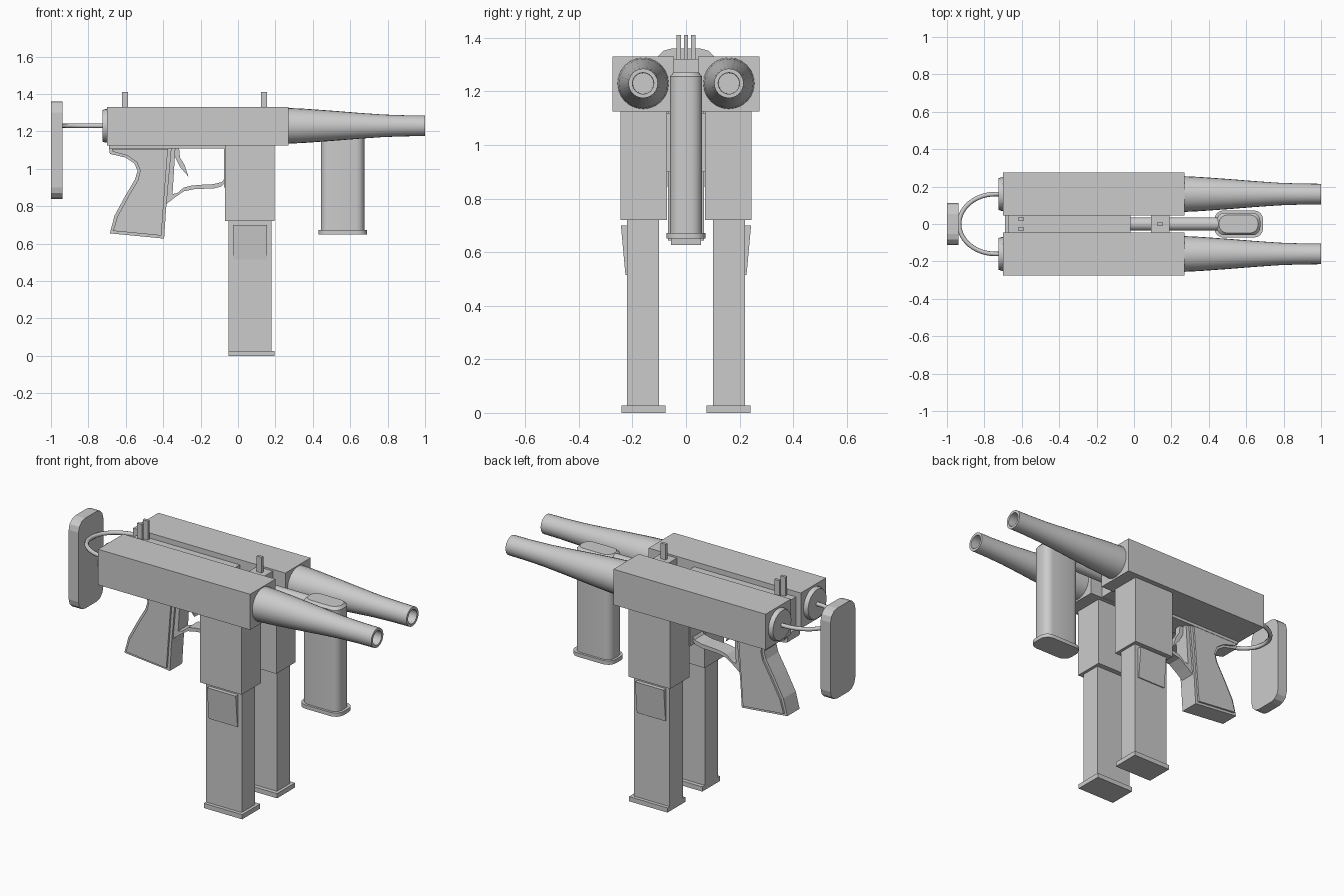
import bpy, bmesh, math

if "Cube" in bpy.data.objects:
    bpy.data.objects.remove(bpy.data.objects["Cube"])


def finish(name, bm, mirror=False, smooth=False):
    bmesh.ops.recalc_face_normals(bm, faces=bm.faces)
    me = bpy.data.meshes.new(name)
    bm.to_mesh(me)
    bm.free()
    ob = bpy.data.objects.new(name, me)
    bpy.context.collection.objects.link(ob)
    if mirror:
        m = ob.modifiers.new("mirror", 'MIRROR')
        m.use_axis = (False, True, False)
        m.use_mirror_merge = False
    if smooth:
        bpy.ops.object.select_all(action='DESELECT')
        ob.select_set(True)
        bpy.context.view_layer.objects.active = ob
        bpy.ops.object.shade_smooth_by_angle(angle=math.radians(35))
    return ob


def loft(name, rings, mirror=False, smooth=False, closed=False):
    """Bridge equal-length rings of points; cap the ends unless closed."""
    bm = bmesh.new()
    vs = [[bm.verts.new(p) for p in r] for r in rings]
    n = len(vs[0])
    pairs = list(zip(vs, vs[1:])) + ([(vs[-1], vs[0])] if closed else [])
    for a, b in pairs:
        for i in range(n):
            j = (i + 1) % n
            bm.faces.new((a[i], a[j], b[j], b[i]))
    if not closed:
        bm.faces.new(vs[0])
        bm.faces.new(vs[-1])
    return finish(name, bm, mirror, smooth)


def box(name, x, y, z, mirror=False):
    c = [(x[0], y[0]), (x[1], y[0]), (x[1], y[1]), (x[0], y[1])]
    return loft(name, [[(px, py, h) for px, py in c] for h in z], mirror)


def side_prism(name, pts, y0, y1, mirror=False, smooth=False):
    return loft(name, [[(x, y, z) for x, z in pts] for y in (y0, y1)], mirror, smooth)


def lathe(name, profile, cy, cz, mirror=False, n=24):
    """Profile of (x, radius) turned about an x-parallel axis."""
    t = [2 * math.pi * i / n for i in range(n)]
    rings = [[(x, cy + r * math.cos(a), cz + r * math.sin(a)) for a in t] for x, r in profile]
    return loft(name, rings, mirror, True)


def rounded(u0, u1, v0, v1, r, seg=4):
    out = []
    for k, (u, v) in enumerate([(u1 - r, v1 - r), (u0 + r, v1 - r), (u0 + r, v0 + r), (u1 - r, v0 + r)]):
        for i in range(seg + 1):
            a = math.pi / 2 * (k + i / seg)
            out.append((u + r * math.cos(a), v + r * math.sin(a)))
    return out


CY, CZ = 0.16, 1.23

# Twin receivers, barrels and rear caps
box("receiver", (-0.70, 0.27), (0.045, 0.275), (1.125, 1.33), True)
lathe("barrel", [(0.26, 0.096), (0.36, 0.091), (0.5, 0.081), (0.65, 0.069), (0.78, 0.06),
                 (0.9, 0.056), (1.0, 0.055), (1.0, 0.04), (0.65, 0.038)], CY, CZ, True)
lathe("rear_cap", [(-0.69, 0.09), (-0.708, 0.09), (-0.725, 0.084)], CY, CZ, True)

# Magazine housings, magazines, base plates and side catches
box("magazine_housing", (-0.07, 0.195), (0.07, 0.245), (0.72, 1.13), True)
box("magazine", (-0.05, 0.178), (0.10, 0.22), (0.02, 0.73), True)
box("magazine_base", (-0.05, 0.195), (0.077, 0.24), (0.0, 0.027), True)
wedge = [(0.21, 0.70), (0.243, 0.70), (0.226, 0.515), (0.21, 0.515)]
loft("magazine_catch", [[(x, y, z) for y, z in wedge] for x in (-0.028, 0.155)], True)

# Centre body joining the receivers
box("centre_body", (-0.67, -0.02), (-0.046, 0.046), (1.12, 1.30))
box("front_sight_block", (0.09, 0.19), (-0.046, 0.046), (1.13, 1.32))
lathe("centre_rod", [(-0.05, 0.036), (0.47, 0.036)], 0, CZ)
box("lower_frame", (-0.69, -0.06), (-0.065, 0.065), (1.108, 1.13))

# Sights
box("front_sight", (0.124, 0.156), (-0.008, 0.008), (1.31, 1.41))
box("rear_sight", (-0.62, -0.588), (0.019, 0.035), (1.29, 1.41), True)

# Pistol grip with raised side panels
grip = [(-0.69, 1.115), (-0.685, 1.08), (-0.60, 1.06), (-0.555, 1.03), (-0.537, 0.99),
        (-0.55, 0.945), (-0.60, 0.86), (-0.66, 0.75), (-0.685, 0.655), (-0.395, 0.627),
        (-0.385, 0.78), (-0.355, 1.115)]
panel = [(-0.675, 1.105), (-0.67, 1.092), (-0.59, 1.07), (-0.54, 1.035), (-0.523, 0.99),
         (-0.535, 0.94), (-0.585, 0.855), (-0.645, 0.745), (-0.668, 0.668), (-0.41, 0.643),
         (-0.40, 0.78), (-0.375, 1.105)]
side_prism("pistol_grip", grip, -0.056, 0.056)
side_prism("grip_panel", panel, 0.05, 0.067, True)

# Trigger and trigger guard
guard = [(-0.385, 0.81), (-0.34, 0.845), (-0.29, 0.88), (-0.23, 0.892), (-0.13, 0.895),
         (-0.09, 0.905), (-0.06, 0.935), (-0.06, 0.965), (-0.085, 0.93), (-0.13, 0.918),
         (-0.19, 0.915), (-0.25, 0.91), (-0.29, 0.90), (-0.325, 0.87), (-0.35, 0.865),
         (-0.335, 1.11), (-0.365, 1.11)]
side_prism("trigger_guard", guard, -0.045, 0.045)
trigger = [(-0.345, 1.11), (-0.335, 1.06), (-0.31, 1.01), (-0.265, 0.958), (-0.285, 1.02),
           (-0.31, 1.06), (-0.315, 1.11)]
side_prism("trigger", trigger, -0.018, 0.018)
box("guard_tie", (-0.075, -0.05), (-0.072, 0.072), (0.90, 1.12))

# Foregrip between the barrels, with a flared foot
layers = [(0.665, 0), (1.255, 0), (1.27, 0.012)]
loft("foregrip", [[(x, y, z) for x, y in rounded(0.443 + d, 0.675 - d, -0.06 + d, 0.06 - d, 0.042)]
                  for z, d in layers], smooth=True)
loft("foregrip_foot", [[(x, y, z) for x, y in rounded(0.43, 0.69, -0.073, 0.073, 0.05)]
                       for z in (0.65, 0.672)], smooth=True)

# Bent stock wire and shoulder plate
cu = bpy.data.curves.new("stock_wire", 'CURVE')
cu.dimensions = '3D'
cu.bevel_depth = 0.012
cu.bevel_resolution = 2
cu.use_fill_caps = True
sp = cu.splines.new('POLY')
N = 24
path = [(-0.70, -CY)] + [(-0.74 - 0.195 * math.sin(math.pi * i / N), -CY * math.cos(math.pi * i / N))
                         for i in range(N + 1)] + [(-0.70, CY)]
sp.points.add(len(path) - 1)
for p, (x, y) in zip(sp.points, path):
    p.co = (x, y, CZ, 1)
bpy.context.collection.objects.link(bpy.data.objects.new("stock_wire", cu))
loft("shoulder_plate", [[(x, y, z) for y, z in rounded(-0.113, 0.113, 0.84, 1.36, 0.06, 3)]
                        for x in (-1.0, -0.938)])
